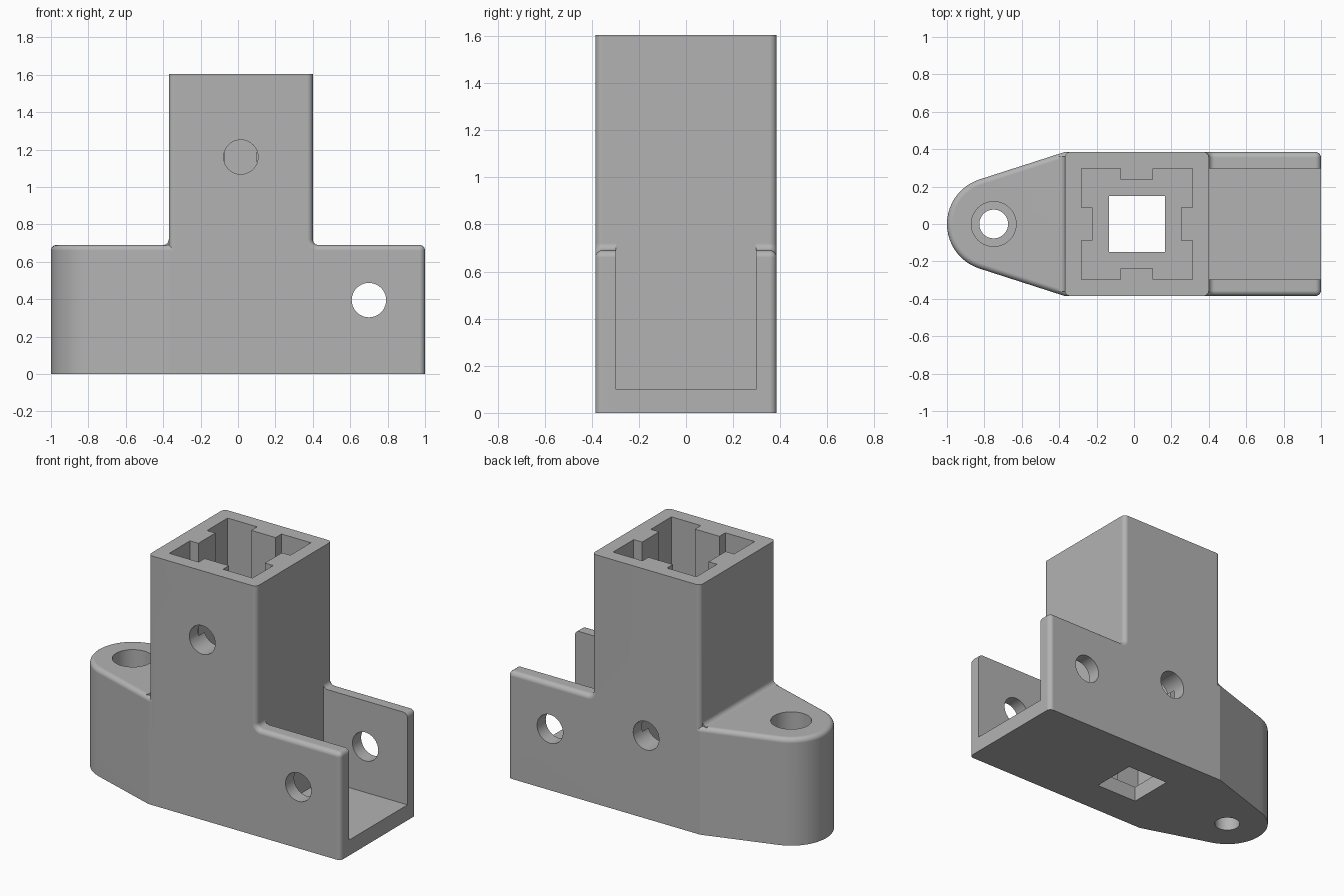
import bpy
import bmesh
from math import sin, cos, radians, acos, atan2, hypot, pi

if "Cube" in bpy.data.objects:
    bpy.data.objects.remove(bpy.data.objects["Cube"], do_unlink=True)

# Main dimensions
LEFT, RIGHT, END = -0.37, 0.40, 1.0
HALF, BASE, TOP = 0.385, 0.69, 1.605
ROUND, FLOOR = 0.03, 0.10
MID = (LEFT + RIGHT) / 2
EAR_X, EAR_R = -0.75, 0.25

grey = bpy.data.materials.new("Plain grey")
grey.use_nodes = True
colour = (0.45, 0.45, 0.45, 1)
grey.diffuse_color = colour
grey.node_tree.nodes["Principled BSDF"].inputs["Base Color"].default_value = colour


def near(a, b):
    return abs(a - b) < 1e-4


def arc(cx, cy, r, start, stop, steps):
    angles = [radians(start + (stop - start) * i / steps) for i in range(steps + 1)]
    return [(cx + r * cos(a), cy + r * sin(a)) for a in angles]


def circle(cx, cy, r):
    return arc(cx, cy, r, 0, 360, 40)[:-1]


def rect(x0, x1, y0, y1):
    return [(x0, y0), (x1, y0), (x1, y1), (x0, y1)]


def prism(name, points, axis, low, high, rounded=None):
    """Extrude an outline along Y or Z; round the edges picked by a rule."""
    bm = bmesh.new()

    def place(p, d):
        return (p[0], d, p[1]) if axis == "Y" else (p[0], p[1], d)

    rings = [[bm.verts.new(place(p, d)) for p in points] for d in (low, high)]
    n = len(points)
    for ring in rings:
        bm.faces.new(ring)
    for i in range(n):
        j = (i + 1) % n
        bm.faces.new((rings[0][i], rings[0][j], rings[1][j], rings[1][i]))
    bmesh.ops.recalc_face_normals(bm, faces=bm.faces)
    if rounded:
        edges = [e for e in bm.edges if rounded(e.verts[0].co, e.verts[1].co)]
        bmesh.ops.bevel(bm, geom=edges, offset=ROUND, segments=6, profile=0.5,
                        affect="EDGES", clamp_overlap=False)
    mesh = bpy.data.meshes.new(name)
    bm.to_mesh(mesh)
    bm.free()
    mesh.materials.append(grey)
    ob = bpy.data.objects.new(name, mesh)
    bpy.context.collection.objects.link(ob)
    return ob


def combine(target, other, operation):
    """Apply a boolean and discard the helper."""
    mod = target.modifiers.new(operation.title(), "BOOLEAN")
    mod.operation, mod.object, mod.solver = operation, other, "EXACT"
    bpy.context.view_layer.objects.active = target
    bpy.ops.object.modifier_apply(modifier=mod.name)
    bpy.data.objects.remove(other, do_unlink=True)


# Tower and channel block, one side profile with a filleted inner corner
profile = [(LEFT, 0), (END, 0), (END, BASE)]
profile += arc(RIGHT + ROUND, BASE + ROUND, ROUND, 270, 180, 6)
profile += [(RIGHT, TOP), (LEFT, TOP)]


def block_edge(a, b):
    level = near(a.z, b.z) and (near(a.z, 0) or near(a.z, TOP))
    side = near(a.y, b.y) and not level
    end = near(a.x, END) and near(b.x, END) and near(a.z, BASE) and near(b.z, BASE)
    return side or end


bracket = prism("bracket_body", profile, "Y", -HALF, HALF, block_edge)

# Tapered mounting ear, tangent to its round nose
dx = LEFT - EAR_X
turn = (atan2(HALF, dx) + acos(EAR_R / hypot(dx, HALF))) * 180 / pi
inner = LEFT + 2 * ROUND
outline = [(inner, -HALF), (inner, HALF), (LEFT, HALF)]
outline += arc(EAR_X, 0, EAR_R, turn, 360 - turn, 22) + [(LEFT, -HALF)]


def ear_edge(a, b):
    return (near(a.z, BASE) and near(b.z, BASE)
            and not (near(a.x, inner) and near(b.x, inner)))


combine(bracket, prism("mounting_ear", outline, "Z", 0, BASE, ear_edge), "UNION")

# Fillet between ear and tower
fillet = arc(LEFT - ROUND, BASE + ROUND, ROUND, 270, 360, 6)
fillet += [(LEFT + ROUND, BASE + ROUND), (LEFT + ROUND, BASE - ROUND),
           (LEFT - ROUND, BASE - ROUND)]
combine(bracket, prism("ear_fillet", fillet, "Y", -0.36, 0.36), "UNION")

# Keyed socket outline: a square with a rib in the middle of each side
S, W, D = 0.297, 0.087, 0.06
side = [(S, -S), (S, -W), (S - D, -W), (S - D, W), (S, W)]
socket = []
for k in range(4):
    c, s = [(1, 0), (0, 1), (-1, 0), (0, -1)][k]
    socket += [(MID + c * x - s * y, s * x + c * y) for x, y in side]

# Cutters: channel, socket, floor window, screw hole and cross holes
HOLE = 0.092
cutters = [
    ("channel", rect(RIGHT, END + 0.1, -S, S), "Z", FLOOR, 1.0),
    ("socket", socket, "Z", FLOOR, TOP + 0.1),
    ("floor_window", rect(MID - 0.15, MID + 0.15, -0.15, 0.15), "Z", -0.1, 0.2),
    ("screw_head_hole", circle(EAR_X, 0, 0.12), "Z", FLOOR, 1.0),
    ("screw_hole", circle(EAR_X, 0, 0.077), "Z", -0.1, 0.2),
    ("channel_hole", circle(0.7, 0.395, HOLE), "Y", -0.5, 0.5),
    ("front_hole", circle(MID, 1.16, HOLE), "Y", -0.5, -0.1),
    ("back_hole", circle(MID, 0.535, HOLE), "Y", 0.1, 0.5),
]
for cutter in cutters:
    combine(bracket, prism(*cutter), "DIFFERENCE")

# Smooth rounded areas, keep flat faces crisp
bpy.ops.object.select_all(action="DESELECT")
bracket.select_set(True)
bpy.context.view_layer.objects.active = bracket
bpy.ops.object.shade_smooth_by_angle(angle=radians(17))
weighted = bracket.modifiers.new("Weighted normals", "WEIGHTED_NORMAL")
weighted.keep_sharp = True
